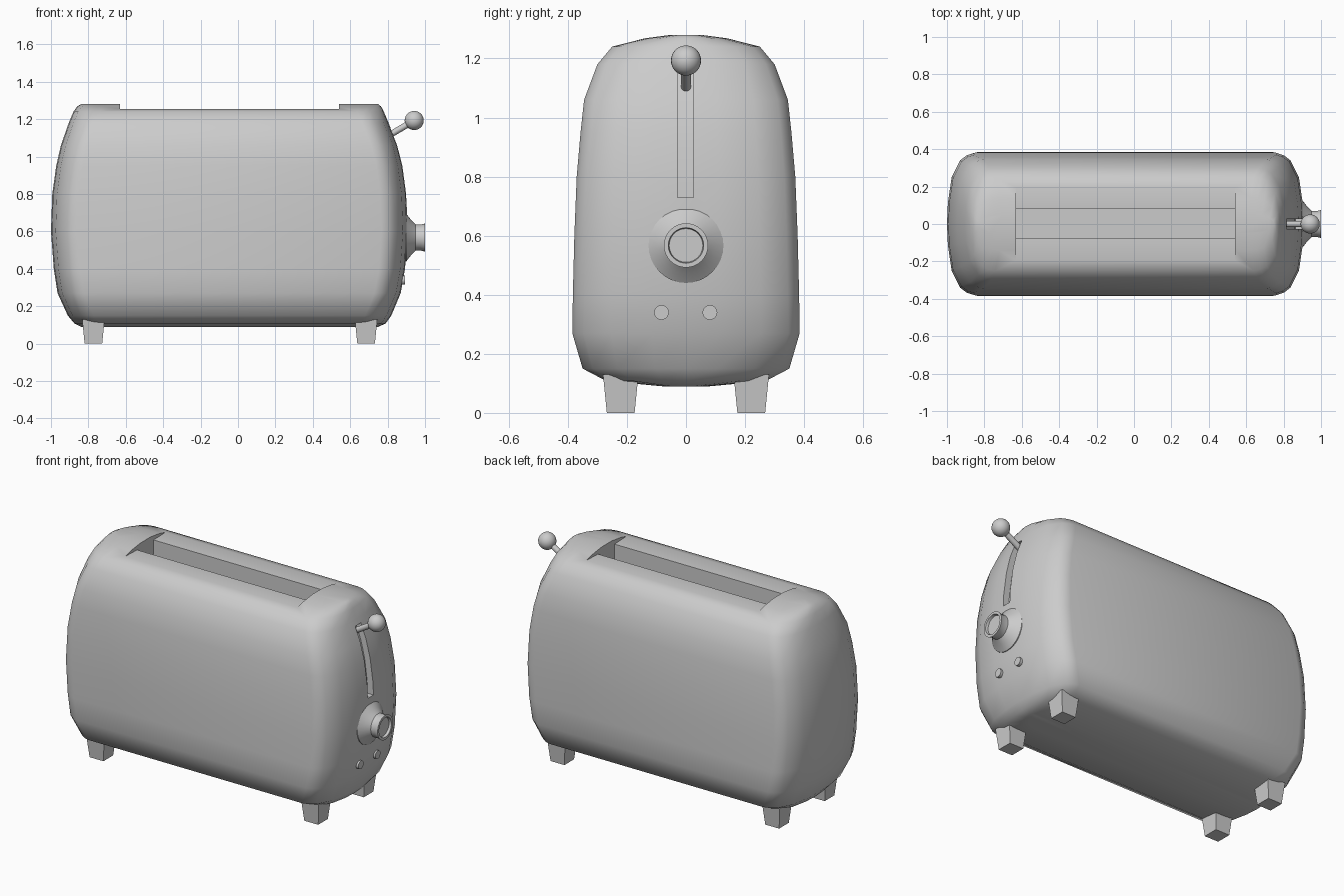
import bpy, math
from mathutils import Vector

if "Cube" in bpy.data.objects:
    bpy.data.objects.remove(bpy.data.objects["Cube"])

# body layers: z, half width, left end, right end
LAYERS = [(.09, .08, -.84, .75), (.108, .27, -.875, .79), (.15, .35, -.91, .82),
          (.27, .385, -.965, .87), (.4, .383, -.985, .893), (.6, .378, -1, .907),
          (.8, .37, -.993, .9), (.95, .357, -.972, .88), (1.06, .345, -.947, .852),
          (1.18, .30, -.905, .805), (1.24, .25, -.88, .78), (1.268, .14, -.86, .765),
          (1.28, .05, -.84, .75)]
# rounded end: inset from the end, fraction of half width
CORNER = [(.14, 1), (.105, .97), (.07, .90), (.025, .66), (.005, .3)]


def right_end(z):
    for a, b in zip(LAYERS, LAYERS[1:]):
        if a[0] <= z <= b[0]:
            return a[3] + (b[3] - a[3]) * (z - a[0]) / (b[0] - a[0])


def smooth(ob, angle):
    bpy.ops.object.select_all(action='DESELECT')
    bpy.context.view_layer.objects.active = ob
    ob.select_set(True)
    bpy.ops.object.shade_smooth_by_angle(angle=math.radians(angle))


def loft(name, rings, angle=None):
    n = len(rings[0])
    faces = [(i * n + j, i * n + (j + 1) % n, (i + 1) * n + (j + 1) % n, (i + 1) * n + j)
             for i in range(len(rings) - 1) for j in range(n)]
    last = (len(rings) - 1) * n
    faces += [tuple(range(n))[::-1], tuple(range(last, last + n))]
    me = bpy.data.meshes.new(name)
    me.from_pydata([p for r in rings for p in r], [], faces)
    ob = bpy.data.objects.new(name, me)
    bpy.context.collection.objects.link(ob)
    bpy.context.view_layer.objects.active = ob
    bpy.ops.object.select_all(action='DESELECT')
    ob.select_set(True)
    bpy.ops.object.mode_set(mode='EDIT')
    bpy.ops.mesh.select_all(action='SELECT')
    bpy.ops.mesh.normals_make_consistent(inside=False)
    bpy.ops.object.mode_set(mode='OBJECT')
    if angle:
        smooth(ob, angle)
    return ob


def lathe_x(name, profile, y, z, n=32):
    rings = [[(x, y + r * math.cos(2 * math.pi * k / n), z + r * math.sin(2 * math.pi * k / n))
              for k in range(n)] for x, r in profile]
    return loft(name, rings, 30)


def body_ring(z, w, xl, xr):
    front_r = [(xr - d, -w * f, z) for d, f in CORNER]
    back_r = [(x, -y, z) for x, y, z in reversed(front_r)]
    back_l = [(xl + d, w * f, z) for d, f in CORNER]
    front_l = [(x, -y, z) for x, y, z in reversed(back_l)]
    return front_r + [(xr, 0, z)] + back_r + back_l + [(xl, 0, z)] + front_l


def cut(ob, cutter):
    m = ob.modifiers.new("cut", 'BOOLEAN')
    m.operation, m.solver, m.object = 'DIFFERENCE', 'EXACT', cutter
    bpy.context.view_layer.objects.active = ob
    bpy.ops.object.modifier_apply(modifier=m.name)
    bpy.data.objects.remove(cutter, do_unlink=True)


# body shell
body = loft("body", [body_ring(*l) for l in LAYERS])

# bread slot with lowered lips
section = [(-.078, 1.0), (.082, 1.0), (.082, 1.25), (.3, 1.258), (.3, 1.4), (-.3, 1.4),
           (-.3, 1.258), (-.078, 1.25)]
cut(body, loft("slot_cutter", [[(x, y, z) for y, z in section] for x in (-.63, .54)]))

# curved lever track
zs = [.73 + .42 * i / 8 for i in range(9)]
track = [(right_end(z) - .04, z) for z in zs] + [(right_end(z) + .1, z) for z in reversed(zs)]
cut(body, loft("track_cutter", [[(x, y, z) for x, z in track] for y in (-.028, .026)]))
smooth(body, 48)

# lever rod and ball
a, b = Vector((.76, 0, 1.085)), Vector((.942, 0, 1.193))
bpy.ops.mesh.primitive_cylinder_add(vertices=16, radius=.017, depth=(b - a).length, location=(a + b) / 2)
rod = bpy.context.object
rod.name = "lever_rod"
rod.rotation_euler = (b - a).to_track_quat('Z', 'Y').to_euler()
smooth(rod, 40)
bpy.ops.mesh.primitive_uv_sphere_add(segments=24, ring_count=14, radius=.051, location=b)
bpy.context.object.name = "lever_ball"
smooth(bpy.context.object, 60)

# browning knob with flared base
lathe_x("knob", [(.85, .127), (.9, .127), (.925, .095), (.95, .07), (.975, .069), (1, .075),
                 (1, .06), (.985, .057)], 0, .567)

# buttons
for side, y in (("front", -.083), ("back", .081)):
    lathe_x(side + "_button", [(.84, .025), (.893, .025)], y, .34, 20)

# tapered feet
for end, x in (("left", -.773), ("right", .685)):
    for side, s in (("front", -1), ("back", 1)):
        loft(f"{side}_{end}_foot",
             [[(x + h * i, s * .221 + h * j, z) for i, j in ((-1, -1), (1, -1), (1, 1), (-1, 1))]
              for z, h in ((0, .047), (.13, .06))])
